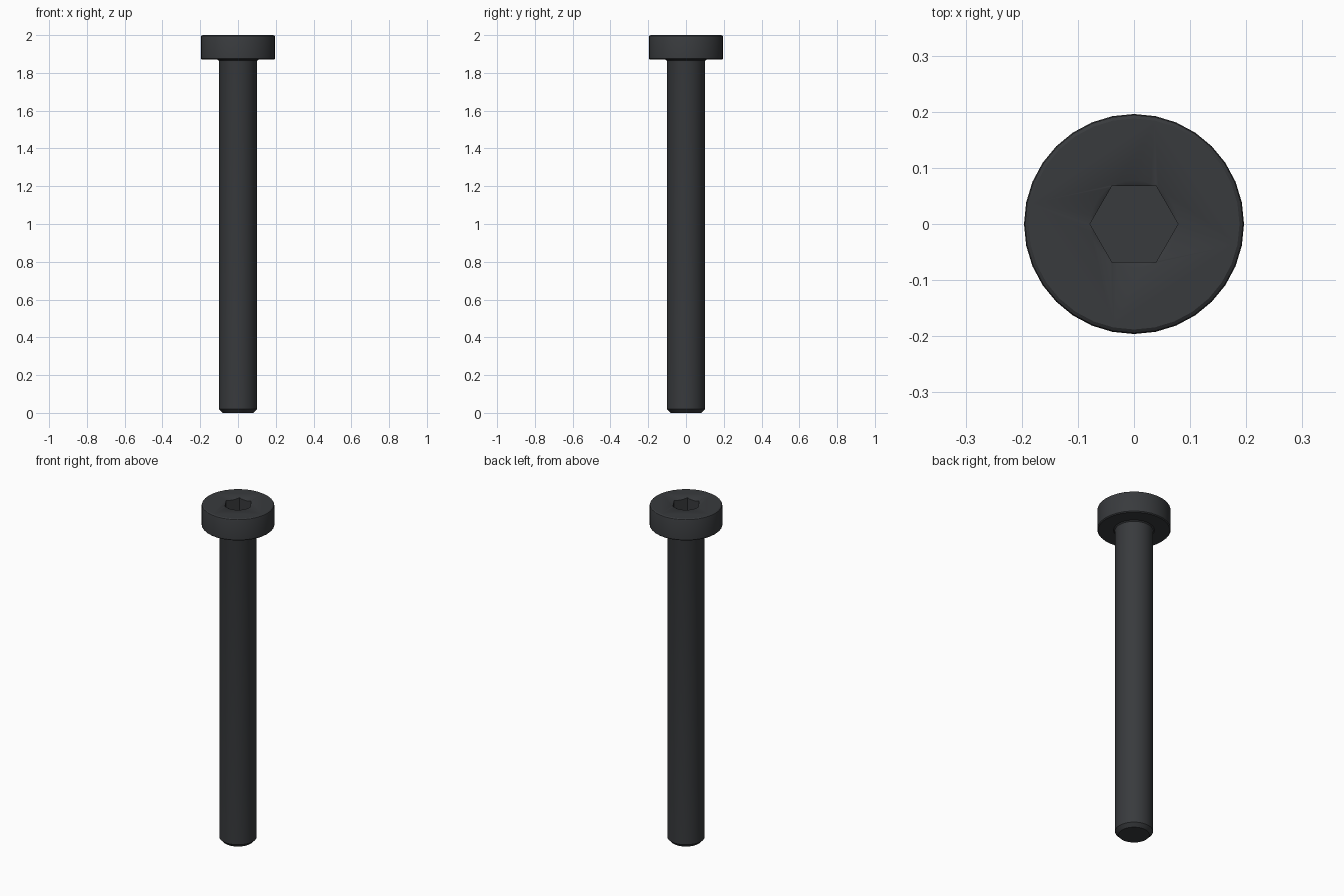
import bpy, bmesh, math

if "Cube" in bpy.data.objects:
    bpy.data.objects.remove(bpy.data.objects["Cube"])

def lathe(name, profile, sides, turn=0.0):
    """Revolve (radius, z) points listed bottom to top into a closed solid."""
    bm = bmesh.new()
    rings = [[bm.verts.new((r * math.cos(turn + 2 * math.pi * i / sides),
                            r * math.sin(turn + 2 * math.pi * i / sides), z))
              for i in range(sides)] for r, z in profile]
    for a, b in zip(rings, rings[1:]):
        for i in range(sides):
            j = (i + 1) % sides
            bm.faces.new((a[i], a[j], b[j], b[i]))
    bm.faces.new(rings[0][::-1])
    bm.faces.new(rings[-1])
    mesh = bpy.data.meshes.new(name)
    bm.to_mesh(mesh)
    bm.free()
    obj = bpy.data.objects.new(name, mesh)
    bpy.context.collection.objects.link(obj)
    return obj

# Shank with chamfered tip, small fillet under the head, low cylindrical head
bolt = lathe("socket_head_bolt", [
    (0.082, 0.0), (0.101, 0.02), (0.101, 1.858), (0.103, 1.866), (0.109, 1.871),
    (0.191, 1.871), (0.196, 1.876), (0.196, 1.991), (0.194, 1.996), (0.188, 2.0)],
    32)

# Countersunk mouth and hexagonal key socket
mouth = lathe("socket_mouth_cutter", [(0.055, 1.987), (0.078, 2.0), (0.0957, 2.01)], 32)
key = lathe("hex_socket_cutter", [(0.0785, 1.92), (0.0785, 2.05)], 6)

bpy.context.view_layer.objects.active = bolt
bolt.select_set(True)
for cutter in (mouth, key):
    cutter.hide_render = True
    mod = bolt.modifiers.new("cut", 'BOOLEAN')
    mod.operation = 'DIFFERENCE'
    mod.solver = 'EXACT'
    mod.object = cutter
    bpy.ops.object.modifier_apply(modifier=mod.name)
    bpy.data.objects.remove(cutter)

# Smooth round walls with sharp rims, dark oxide finish
bpy.ops.object.shade_smooth_by_angle(angle=math.radians(30))
mat = bpy.data.materials.new("black_oxide")
mat.diffuse_color = (0.04, 0.043, 0.047, 1)
mat.use_nodes = True
mat.node_tree.nodes["Principled BSDF"].inputs["Base Color"].default_value = mat.diffuse_color
bolt.data.materials.clear()
bolt.data.materials.append(mat)
